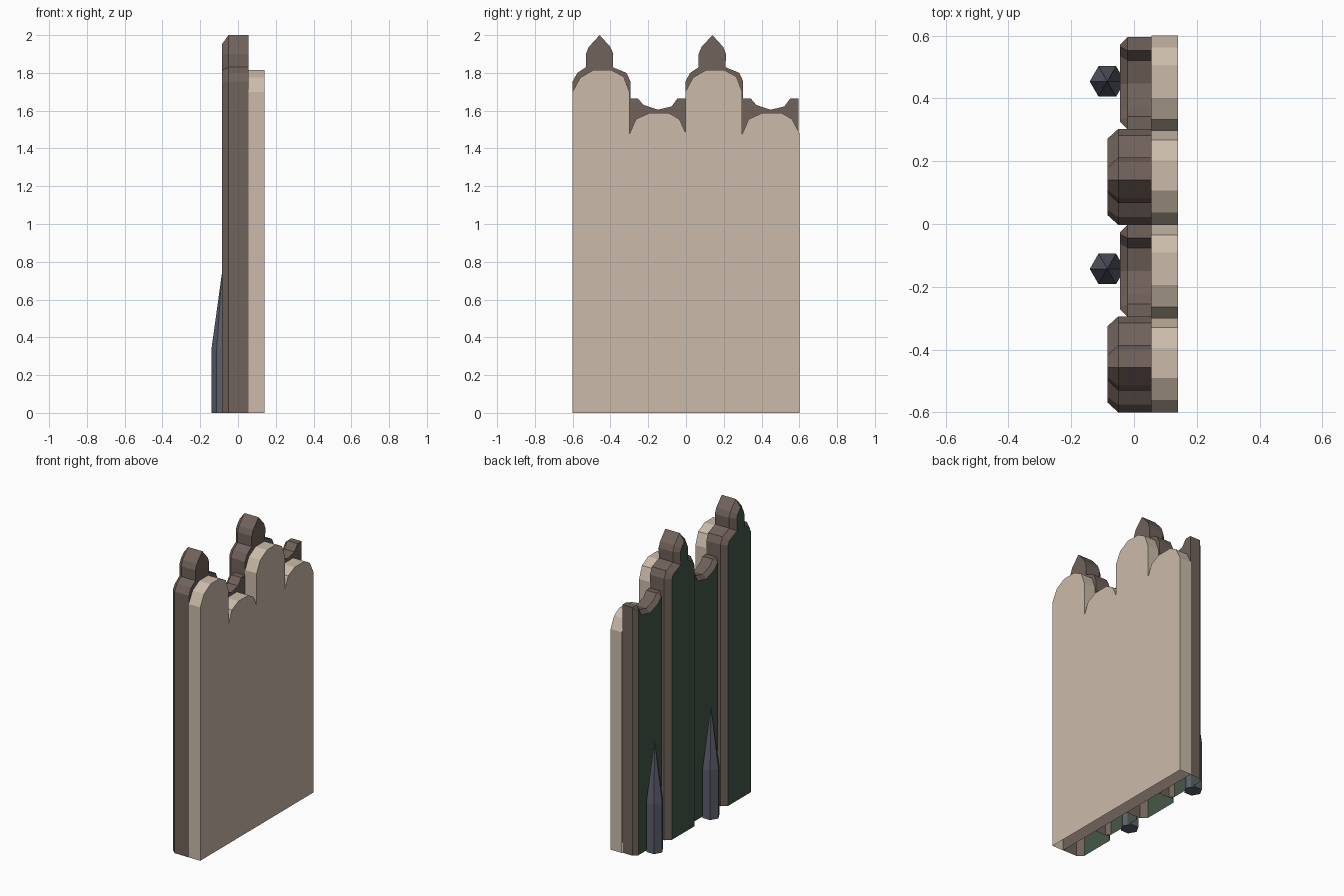
import bpy, bmesh, math
from mathutils import Vector

if "Cube" in bpy.data.objects:
    bpy.data.objects.remove(bpy.data.objects["Cube"])


def material(name, rgb):
    m = bpy.data.materials.new(name)
    m.diffuse_color = (*rgb, 1)
    m.use_nodes = True
    m.node_tree.nodes["Principled BSDF"].inputs["Base Color"].default_value = m.diffuse_color
    return m


PLASTER = material("beige plaster", (0.60, 0.50, 0.40))
WOOD = material("brown wood", (0.165, 0.122, 0.104))
GREEN = material("dark green", (0.061, 0.098, 0.062))
SLATE = material("slate grey", (0.105, 0.115, 0.15))


def inset(path, d):
    """Mitred inward offset of an open (y, z) path running left to right."""
    pts = [Vector(p) for p in path]
    out = []
    for i, p in enumerate(pts):
        ns = []
        for a, b in ((i - 1, i), (i, i + 1)):
            if a >= 0 and b < len(pts):
                t = (pts[b] - pts[a]).normalized()
                ns.append(Vector((t.y, -t.x)))
        if len(ns) == 1:
            out.append(p + ns[0] * d)
        else:
            s = ns[0] + ns[1]
            out.append(p + s * (2 * d / s.length_squared))
    return out


def shell(name, loops, mats, caps):
    """Skin (x, path) loops along x, leaving the underside open."""
    bm = bmesh.new()
    rings = [[bm.verts.new((x, p[0], p[1])) for p in path] for x, path in loops]
    for a, b in zip(rings, rings[1:]):
        for i in range(len(a) - 1):
            bm.faces.new((a[i], a[i + 1], b[i + 1], b[i]))
    for ring, mi in caps:
        f = bm.faces.new(rings[ring])
        f.material_index = mi
    bmesh.ops.recalc_face_normals(bm, faces=bm.faces)
    # make sure the normals point outwards
    f = max(bm.faces, key=lambda f: f.calc_center_median().x)
    if f.normal.x < 0:
        bmesh.ops.reverse_faces(bm, faces=bm.faces)
    me = bpy.data.meshes.new(name)
    bm.to_mesh(me)
    bm.free()
    for m in mats:
        me.materials.append(m)
    ob = bpy.data.objects.new(name, me)
    bpy.context.collection.objects.link(ob)
    return ob


STEP = 0.597

# Plaster front panel with alternating tall and low rounded tops
unit = [(-0.60, 1.70), (-0.56, 1.775), (-0.49, 1.815), (-0.395, 1.815),
        (-0.33, 1.78), (-0.30, 1.70), (-0.30, 1.475), (-0.265, 1.555),
        (-0.195, 1.587), (-0.09, 1.587), (-0.035, 1.555), (-0.003, 1.485)]
second = [(y + STEP, z) for y, z in unit]
second[-1] = (0.60, 1.48)
outline = [(-0.60, 0)] + unit + second + [(0.60, 0)]
shell("front_panel", [(0.055, outline), (0.14, outline)], [PLASTER], [(1, 0)])

# Tall plank outline with pointed finial, and low plank outline with dip
tall = [(-0.60, 0), (-0.60, 1.755), (-0.575, 1.80), (-0.53, 1.83),
        (-0.53, 1.90), (-0.515, 1.937), (-0.457, 2.0), (-0.40, 1.937),
        (-0.385, 1.90), (-0.388, 1.83), (-0.315, 1.80), (-0.294, 1.755),
        (-0.294, 0)]
low = [(-0.296, 0), (-0.296, 1.665), (-0.255, 1.665), (-0.225, 1.63),
       (-0.15, 1.605), (-0.077, 1.622), (-0.045, 1.665), (-0.002, 1.665),
       (-0.002, 0)]

for n in range(2):
    for label, path, xm, xb, d in (("tall", tall, -0.05, -0.085, 0.032),
                                   ("low", low, -0.02, -0.045, 0.025)):
        p = [(y + n * STEP, z) for y, z in path]
        shell(f"{label}_plank_{n + 1}",
              [(0.055, p), (xm, p), (xb, inset(p, d))],
              [WOOD, GREEN], [(0, 0), (2, 1)])

    # Hexagonal pointed stake behind each low plank
    bm = bmesh.new()
    cx, cy, r = -0.085, -0.143 + n * STEP, 0.056
    ring = [(cx + r * math.cos(k * math.pi / 3), cy + r * math.sin(k * math.pi / 3))
            for k in range(6)]
    lo = [bm.verts.new((x, y, 0)) for x, y in ring]
    hi = [bm.verts.new((x, y, 0.335)) for x, y in ring]
    tip = bm.verts.new((cx, cy, 0.74))
    bm.faces.new(lo[::-1])
    for i in range(6):
        j = (i + 1) % 6
        bm.faces.new((lo[i], lo[j], hi[j], hi[i]))
        bm.faces.new((hi[i], hi[j], tip))
    me = bpy.data.meshes.new("stake")
    bm.to_mesh(me)
    bm.free()
    me.materials.append(SLATE)
    bpy.context.collection.objects.link(bpy.data.objects.new(f"stake_{n + 1}", me))
